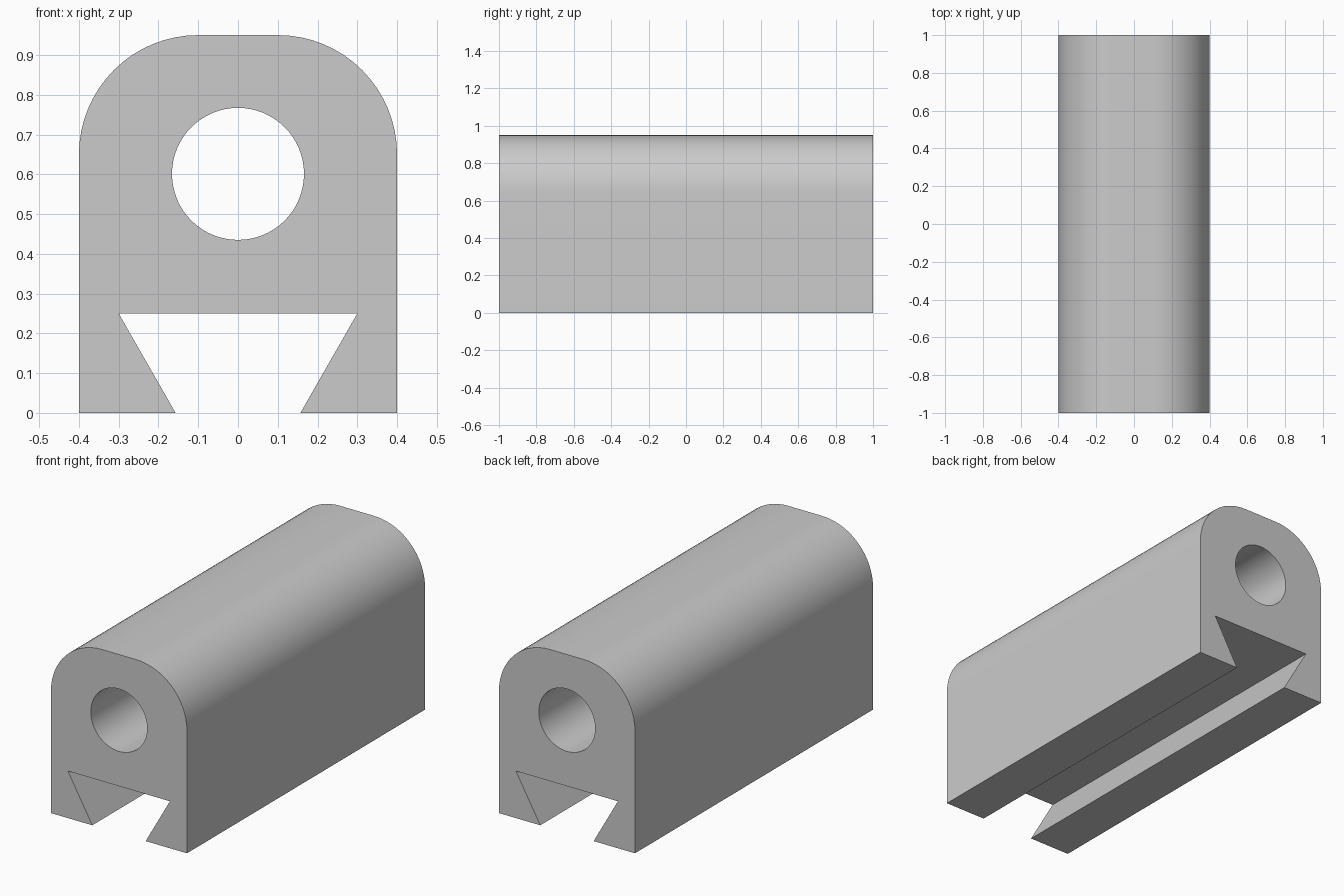
import bpy, bmesh
from math import sin, cos, pi, radians
from mathutils import Vector

cube = bpy.data.objects.get("Cube")
if cube:
    bpy.data.objects.remove(cube, do_unlink=True)

HALF_LENGTH = 1.0
HALF_WIDTH = 0.4
HEIGHT = 0.95
CORNER = 0.3


def arc(cx, cz, radius, start, end, steps):
    angles = [start + (end - start) * i / steps for i in range(steps + 1)]
    return [(cx + radius * cos(a), cz + radius * sin(a)) for a in angles]


def add_loop(bm, points):
    verts = [bm.verts.new((x, -HALF_LENGTH, z)) for x, z in points]
    return [bm.edges.new((v, verts[i - 1])) for i, v in enumerate(verts)]


# Right half of the outline: dovetail groove, foot, side and rounded shoulder
half = [(0.3, 0.25), (0.157, 0), (HALF_WIDTH, 0)]
half += arc(HALF_WIDTH - CORNER, HEIGHT - CORNER, CORNER, 0, pi / 2, 16)
outline = half + [(-x, z) for x, z in reversed(half)]

# Round bore
bore = arc(0, 0.601, 0.166, 0, 2 * pi, 64)[:-1]

# Fill the end face around the bore and extrude it along the length
bm = bmesh.new()
edges = add_loop(bm, outline) + add_loop(bm, bore)
bmesh.ops.triangle_fill(bm, edges=edges, use_beauty=True, normal=Vector((0, -1, 0)))
result = bmesh.ops.extrude_face_region(bm, geom=bm.faces[:], use_keep_orig=True)
far_verts = [g for g in result["geom"] if isinstance(g, bmesh.types.BMVert)]
bmesh.ops.translate(bm, verts=far_verts, vec=(0, 2 * HALF_LENGTH, 0))
bmesh.ops.recalc_face_normals(bm, faces=bm.faces[:])

mesh = bpy.data.meshes.new("dovetail_rail_block")
bm.to_mesh(mesh)
bm.free()
block = bpy.data.objects.new("dovetail_rail_block", mesh)
bpy.context.collection.objects.link(block)

# Plain grey material
grey = bpy.data.materials.new("light_grey")
grey.use_nodes = True
colour = (0.6, 0.6, 0.6, 1)
grey.diffuse_color = colour
grey.node_tree.nodes["Principled BSDF"].inputs["Base Color"].default_value = colour
mesh.materials.append(grey)

# Smooth curves, sharp edges
bpy.ops.object.select_all(action="DESELECT")
block.select_set(True)
bpy.context.view_layer.objects.active = block
bpy.ops.object.shade_smooth_by_angle(angle=radians(30))
